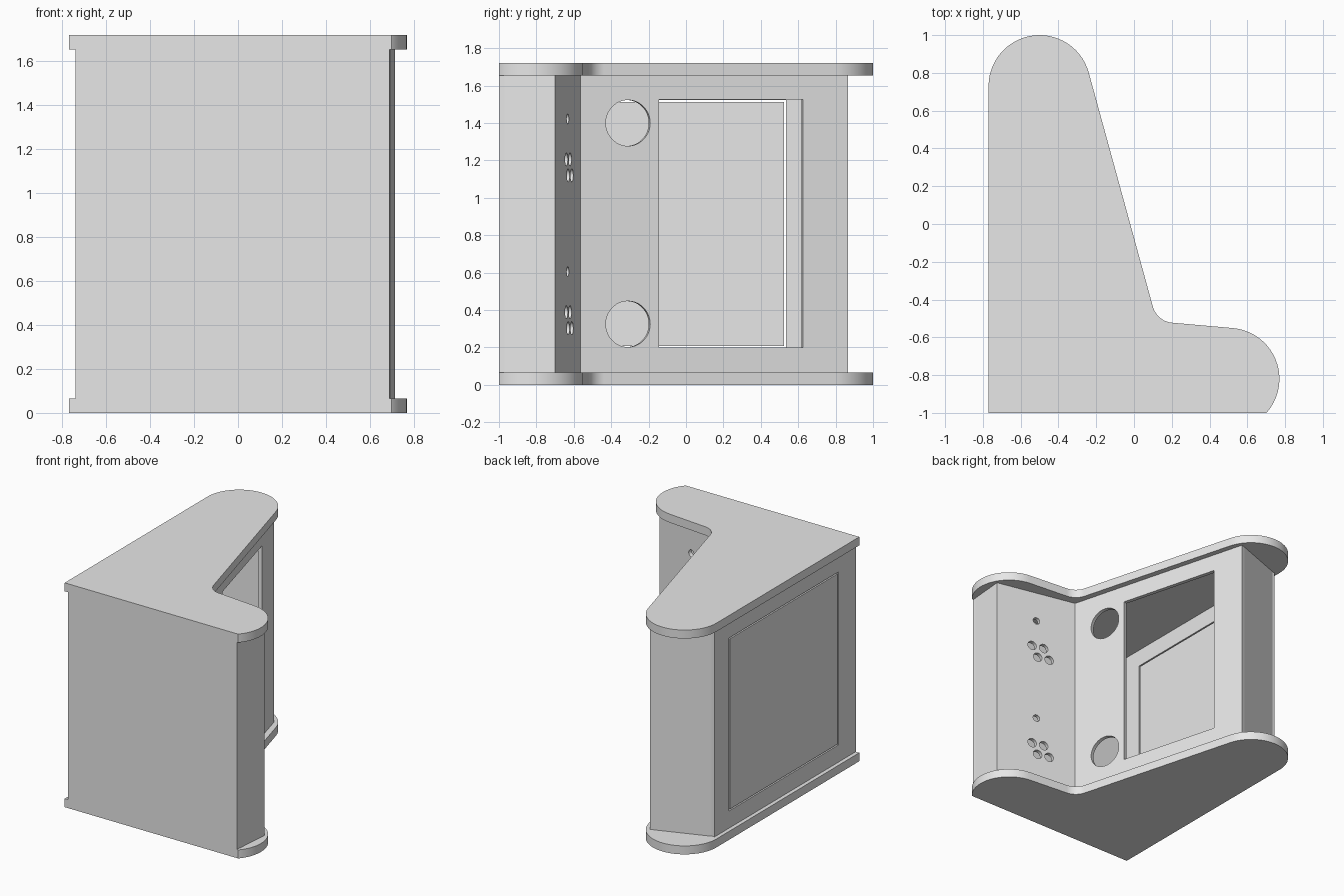
import bpy, bmesh
from math import cos, sin, radians, pi
from mathutils import Matrix, Vector

cube = bpy.data.objects.get("Cube")
if cube:
    bpy.data.objects.remove(cube, do_unlink=True)

grey = bpy.data.materials.new("plain_grey")
grey.use_nodes = True
GREY = (0.8, 0.8, 0.8, 1)
grey.diffuse_color = GREY
grey.node_tree.nodes["Principled BSDF"].inputs["Base Color"].default_value = GREY

BOTTOM, TOP, HEIGHT = 0.065, 1.655, 1.72
THICK = 0.03


def prism(name, outline, depth, matrix):
    """Extrude a flat outline along its local z."""
    bm = bmesh.new()
    face = bm.faces.new([bm.verts.new((x, y, 0)) for x, y in outline])
    ext = bmesh.ops.extrude_face_region(bm, geom=[face])
    moved = [v for v in ext["geom"] if isinstance(v, bmesh.types.BMVert)]
    bmesh.ops.translate(bm, vec=(0, 0, depth), verts=moved)
    bmesh.ops.recalc_face_normals(bm, faces=bm.faces)
    mesh = bpy.data.meshes.new(name)
    bm.to_mesh(mesh)
    bm.free()
    mesh.materials.append(grey)
    obj = bpy.data.objects.new(name, mesh)
    bpy.context.collection.objects.link(obj)
    obj.matrix_world = matrix
    return obj


def smooth(obj):
    bpy.ops.object.select_all(action="DESELECT")
    obj.select_set(True)
    bpy.context.view_layer.objects.active = obj
    bpy.ops.object.shade_smooth_by_angle(angle=radians(30))


def arc(cx, cy, r, start, end, n=20):
    angles = [radians(start + (end - start) * i / n) for i in range(n + 1)]
    return [(cx + r * cos(a), cy + r * sin(a)) for a in angles]


def rect(u0, u1, z0, z1):
    return [(u0, z0), (u1, z0), (u1, z1), (u0, z1)]


def circle(u, z, r):
    return arc(u, z, r, 0, 350, 35)


def board(name, a, b, holes=(), outline=None):
    """Upright board whose outer face runs from a to b, with holes cut through."""
    a, b = Vector((*a, 0)), Vector((*b, 0))
    u = (b - a).normalized()
    up = Vector((0, 0, 1))
    out = u.cross(up)
    frame = Matrix((u, up, out)).transposed().to_4x4()
    frame.translation = a - out * THICK
    shape = outline or rect(0, (b - a).length, BOTTOM, TOP)
    obj = prism(name, shape, THICK, frame)
    for hole in holes:
        shift = frame @ Matrix.Translation((0, 0, -0.05))
        cutter = prism(name + "_cutter", hole, 0.13, shift)
        mod = obj.modifiers.new("cut", "BOOLEAN")
        mod.operation, mod.solver, mod.object = "DIFFERENCE", "EXACT", cutter
        bpy.context.view_layer.objects.active = obj
        bpy.ops.object.modifier_apply(modifier=mod.name)
        bpy.data.objects.remove(cutter, do_unlink=True)
    if holes:
        smooth(obj)
    return obj


# Two rounded end panels sharing one profile
profile = [(-0.77, -1), (0.70, -1)]
profile += arc(0.5, -0.82, 0.27, -40, 84.6)
profile += arc(0.211, -0.408, 0.115, 264.6, 195, 12)
profile += arc(-0.5, 0.73, 0.27, 15, 180, 28)
for name, z in (("lower_end_panel", 0), ("upper_end_panel", TOP)):
    smooth(prism(name, profile, HEIGHT - TOP, Matrix.Translation((0, 0, z))))

# Plain boards of the hollow body
board("front_board", (-0.74, -1), (0.69, -1))
board("nose_board", (0.692, -0.97), (0.715, -0.7))
board("slanted_back_board", (-0.329, 0.857), (-0.715, 0.715))

# Control board with two matching groups of button holes
buttons = []
for z in (0.303, 1.12):
    buttons += [circle(0.335, z, 0.035), circle(0.43, z, 0.035),
                circle(0.29, z + 0.086, 0.035), circle(0.385, z + 0.086, 0.035),
                circle(0.325, z + 0.302, 0.027)]
board("control_board", (0.715, -0.7), (0.056, -0.559), buttons)

# Display board with a screen opening and two speaker holes
board("display_board", (0.085, -0.565), (-0.30, 0.865),
      [rect(0.435, 1.232, 0.2, 1.525),
       circle(0.264, 0.325, 0.123), circle(0.264, 1.4, 0.123)])

# Side board with a flush door set in a narrow gap
SIDE_END, GAP = 0.71, 0.01
y0, y1, z0, z1 = -0.79, 0.535, 0.197, 1.523
side = ((-0.74, SIDE_END), (-0.74, -0.97))
board("side_board", *side, [rect(SIDE_END - y1, SIDE_END - y0, z0, z1)])
board("side_door", *side, outline=rect(SIDE_END - y1 + GAP, SIDE_END - y0 - GAP,
                                       z0 + GAP, z1 - GAP))
